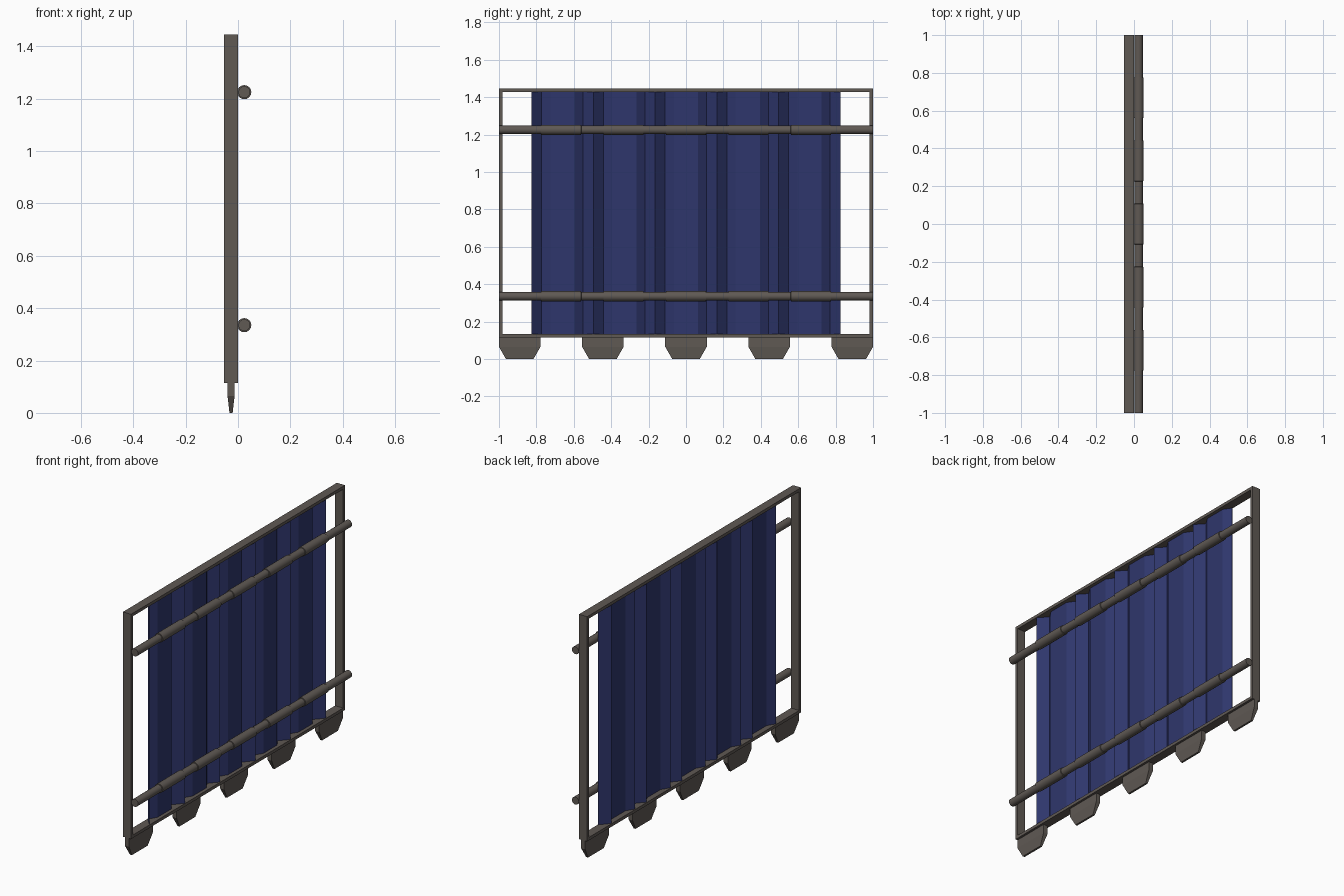
import bpy, bmesh, math
from mathutils import Vector

if "Cube" in bpy.data.objects:
    bpy.data.objects.remove(bpy.data.objects["Cube"])


def material(name, color):
    m = bpy.data.materials.new(name)
    m.diffuse_color = (*color, 1)
    m.use_nodes = True
    m.node_tree.nodes["Principled BSDF"].inputs["Base Color"].default_value = m.diffuse_color
    return m


STEEL = material("weathered grey steel", (0.115, 0.1, 0.088))
BLUE = material("dark blue sheet", (0.028, 0.037, 0.15))


def mesh_object(name, verts, faces, mat, fix=True):
    me = bpy.data.meshes.new(name)
    me.from_pydata(verts, [], faces)
    if fix:
        bm = bmesh.new()
        bm.from_mesh(me)
        bmesh.ops.recalc_face_normals(bm, faces=bm.faces)
        bm.to_mesh(me)
        bm.free()
    me.materials.append(mat)
    ob = bpy.data.objects.new(name, me)
    bpy.context.collection.objects.link(ob)
    return ob


def loft(name, rings, mat, closed=False):
    """Bridge equal rings; cap the ends, or join last to first."""
    n, k = len(rings[0]), len(rings)
    faces = [(i * n + j, i * n + (j + 1) % n,
              (i + 1) % k * n + (j + 1) % n, (i + 1) % k * n + j)
             for i in range(k if closed else k - 1) for j in range(n)]
    if not closed:
        faces += [tuple(range(n)), tuple(range((k - 1) * n, k * n))]
    return mesh_object(name, [v for r in rings for v in r], faces, mat)


# Rectangular outer frame
X0, X1, Z0, Z1, T = -0.053, 0.0, 0.115, 1.445, 0.018


def rect(x, inset):
    y = 1 - inset
    return [(x, -y, Z0 + inset), (x, y, Z0 + inset),
            (x, y, Z1 - inset), (x, -y, Z1 - inset)]


loft("frame", [rect(X0, 0), rect(X1, 0), rect(X1, T), rect(X0, T)], STEEL, closed=True)

# Corrugated sheet: ridge, groove, flat, groove, then the next ridge
RIDGE, GROOVE, FLAT, PITCH = -0.002, -0.05, -0.02, 0.33
profile = []
for i in range(5):
    y = -0.825 + i * PITCH
    profile += [(RIDGE, y), (GROOVE, y + 0.053), (FLAT, y + 0.1),
                (FLAT, y + 0.23), (GROOVE, y + 0.275)]
profile.append((RIDGE, 0.825))
n = len(profile)
mesh_object("corrugated_panel",
            [(x, y, z) for z in (Z0 + T, Z1 - T) for x, y in profile],
            [(i, i + 1, n + i + 1, n + i) for i in range(n - 1)], BLUE, fix=False)

# Horizontal rails with five thicker sleeves along each
steps = [(-1, 0.0225)]
for i in range(-2, 3):
    c = i * 0.334
    steps += [(c - 0.108, 0.0225), (c - 0.107, 0.027), (c + 0.107, 0.027), (c + 0.108, 0.0225)]
steps.append((1, 0.0225))
for name, z in (("lower_rail", 0.335), ("upper_rail", 1.225)):
    rings = [[(0.024 + r * math.cos(a), y, z + r * math.sin(a))
              for a in (2 * math.pi * j / 16 for j in range(16))] for y, r in steps]
    rail = loft(name, rings, STEEL)
    bpy.context.view_layer.objects.active = rail
    rail.select_set(True)
    bpy.ops.object.shade_smooth_by_angle(angle=math.radians(35))
    rail.select_set(False)

# Tapered feet under the frame
for i in range(-2, 3):
    rings = []
    for z, hx, hy in ((0, 0.006, 0.074), (0.065, 0.0135, 0.111), (Z0 + 0.002, 0.0135, 0.111)):
        rings.append([(-0.0265 + sx * hx, i * 0.4445 + sy * hy, z)
                      for sx, sy in ((-1, -1), (1, -1), (1, 1), (-1, 1))])
    loft(f"foot_{i + 3}", rings, STEEL)
